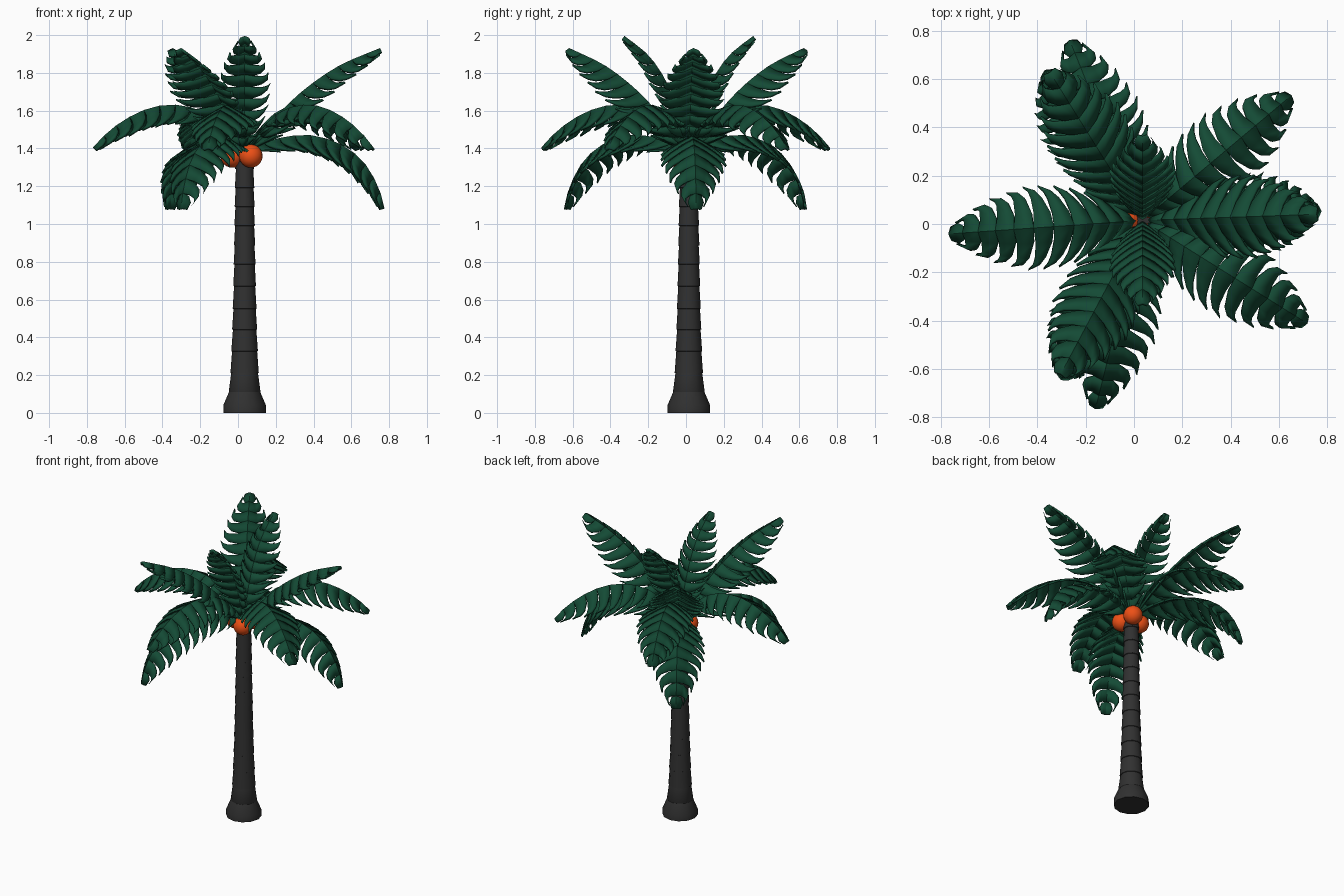
import bpy, bmesh, math
from mathutils import Vector

if "Cube" in bpy.data.objects:
    bpy.data.objects.remove(bpy.data.objects["Cube"])

CX, CY = 0.035, 0.015   # trunk axis


def material(name, rgb):
    m = bpy.data.materials.new(name)
    m.diffuse_color = (*rgb, 1)
    m.use_nodes = True
    m.node_tree.nodes["Principled BSDF"].inputs["Base Color"].default_value = m.diffuse_color
    return m


GREEN = material("leaf_green", (0.007, 0.07, 0.036))
ORANGE = material("fruit_orange", (0.85, 0.08, 0.008))
BARK = material("bark_dark", (0.03, 0.03, 0.03))


def make_object(name, bm, mat, angle):
    me = bpy.data.meshes.new(name)
    bmesh.ops.recalc_face_normals(bm, faces=bm.faces)
    bm.to_mesh(me)
    bm.free()
    me.materials.append(mat)
    ob = bpy.data.objects.new(name, me)
    bpy.context.collection.objects.link(ob)
    bpy.ops.object.select_all(action='DESELECT')
    ob.select_set(True)
    bpy.context.view_layer.objects.active = ob
    bpy.ops.object.shade_smooth_by_angle(angle=math.radians(angle))
    return ob


def lerp_table(table, t):
    for (a, va), (b, vb) in zip(table, table[1:]):
        if t <= b:
            return va + (vb - va) * (t - a) / (b - a)
    return table[-1][1]


# Trunk: ringed profile with a small ledge at each joint
def trunk():
    radius = [(0.11, 0.083), (0.21, 0.074), (0.44, 0.065), (0.67, 0.059), (1.0, 0.053), (1.36, 0.048)]
    prof = [(0.113, 0), (0.113, 0.04), (0.083, 0.11)]
    joints = [0.11, 0.21, 0.325, 0.44, 0.55, 0.67, 0.785, 0.885, 0.99, 1.09, 1.19, 1.29, 1.40]
    for a, b in zip(joints, joints[1:]):
        prof += [(lerp_table(radius, a) + 0.001, a + 0.002), (lerp_table(radius, b) - 0.003, b)]
    n = 12
    bm = bmesh.new()
    rings = [[bm.verts.new((CX + r * math.cos(2 * math.pi * i / n),
                            CY + r * math.sin(2 * math.pi * i / n), z)) for i in range(n)] for r, z in prof]
    for lo, hi in zip(rings, rings[1:]):
        for i in range(n):
            bm.faces.new((lo[i], lo[(i + 1) % n], hi[(i + 1) % n], hi[i]))
    bm.faces.new(rings[0])
    bm.faces.new(rings[-1])
    make_object("trunk", bm, BARK, 35)


# Frond spine: smooth curve through (radius, height) points
def spine_samples(pts, steps=12):
    p = [Vector(q) for q in pts]
    p = [2 * p[0] - p[1]] + p + [2 * p[-1] - p[-2]]
    out = []
    for a, b, c, d in zip(p, p[1:], p[2:], p[3:]):
        for k in range(steps):
            t = k / steps
            out.append(0.5 * (2 * b + (c - a) * t + (2 * a - 5 * b + 4 * c - d) * t * t
                              + (3 * b - a - 3 * c + d) * t ** 3))
    return out + [p[-2]]


WIDTH = [(0, 0.035), (0.15, 0.11), (0.4, 0.165), (0.6, 0.175), (0.8, 0.13), (0.93, 0.075), (1, 0.03)]
ROWS = [(0, 0, 1), (0.35, 0.12, 1.03), (0.7, 0.55, 1.22), (0.88, 1.0, 1.47)]  # across, leading, trailing


# Frond: curved pointed leaflets both sides of an arched spine
def frond(name, pts, angle, scale=1.0, leaflets=11):
    s = spine_samples(pts)
    dist = [0]
    for a, b in zip(s, s[1:]):
        dist.append(dist[-1] + (b - a).length)
    a = math.radians(angle)
    out_dir, side_dir = Vector((math.cos(a), math.sin(a), 0)), Vector((-math.sin(a), math.cos(a), 0))

    def place(t, v, side):
        t = min(t, 1)
        d = t * dist[-1]
        i = 0
        while i < len(s) - 2 and dist[i + 1] < d:
            i += 1
        q = s[i].lerp(s[i + 1], (d - dist[i]) / (dist[i + 1] - dist[i]))
        tan = (s[i + 1] - s[i]).normalized()
        normal = out_dir * -tan.y + Vector((0, 0, tan.x))
        w = lerp_table(WIDTH, t) * v * scale
        return (Vector((CX, CY, 0)) + out_dir * q.x + Vector((0, 0, q.y))
                + side_dir * w * side - normal * w * 0.55)

    bm = bmesh.new()
    step = 1 / leaflets
    for k in range(leaflets):
        t0 = k * step
        for side in (1, -1):
            rows = [(bm.verts.new(place(t0 + f * step, v, side)), bm.verts.new(place(t0 + g * step, v, side)))
                    for v, f, g in ROWS]
            tip = bm.verts.new(place(t0 + 1.8 * step, 1, side))
            for lo, hi in zip(rows, rows[1:]):
                bm.faces.new((lo[0], lo[1], hi[1], hi[0]))
            bm.faces.new((rows[-1][0], rows[-1][1], tip))
    bmesh.ops.remove_doubles(bm, verts=bm.verts, dist=0.0005)
    bmesh.ops.dissolve_degenerate(bm, edges=bm.edges, dist=0.0005)
    ob = make_object(name, bm, GREEN, 35)
    mod = ob.modifiers.new("thickness", 'SOLIDIFY')
    mod.thickness = 0.014
    mod.offset = 0


TOP = [(0.01, 1.40), (0.06, 1.59), (0.13, 1.76), (0.22, 1.89), (0.345, 1.99)]
UPPER = [(0.03, 1.40), (0.14, 1.53), (0.30, 1.69), (0.50, 1.83), (0.72, 1.925)]
MIDDLE = [(0.03, 1.40), (0.13, 1.52), (0.25, 1.60), (0.40, 1.625), (0.55, 1.59), (0.70, 1.50), (0.80, 1.40)]
LOWER = [(0.03, 1.39), (0.15, 1.44), (0.33, 1.465), (0.50, 1.42), (0.62, 1.33), (0.70, 1.20), (0.735, 1.08)]

trunk()
for i in range(2):
    frond(f"top_frond_{i + 1}", TOP, 90 + 180 * i, 0.78, 10)
for i in range(3):
    frond(f"upper_frond_{i + 1}", UPPER, 2 + 120 * i)
    frond(f"lower_frond_{i + 1}", LOWER, 3 + 120 * i)
for i in range(5):
    frond(f"middle_frond_{i + 1}", MIDDLE, 40 + 72 * i)

# Coconuts clustered under the crown
for i in range(3):
    ang = math.radians(60 + 120 * i)
    bm = bmesh.new()
    bmesh.ops.create_uvsphere(bm, u_segments=20, v_segments=12, radius=0.062)
    bmesh.ops.translate(bm, verts=bm.verts,
                        vec=(CX + 0.066 * math.cos(ang), CY + 0.066 * math.sin(ang), 1.36))
    make_object(f"coconut_{i + 1}", bm, ORANGE, 40)
